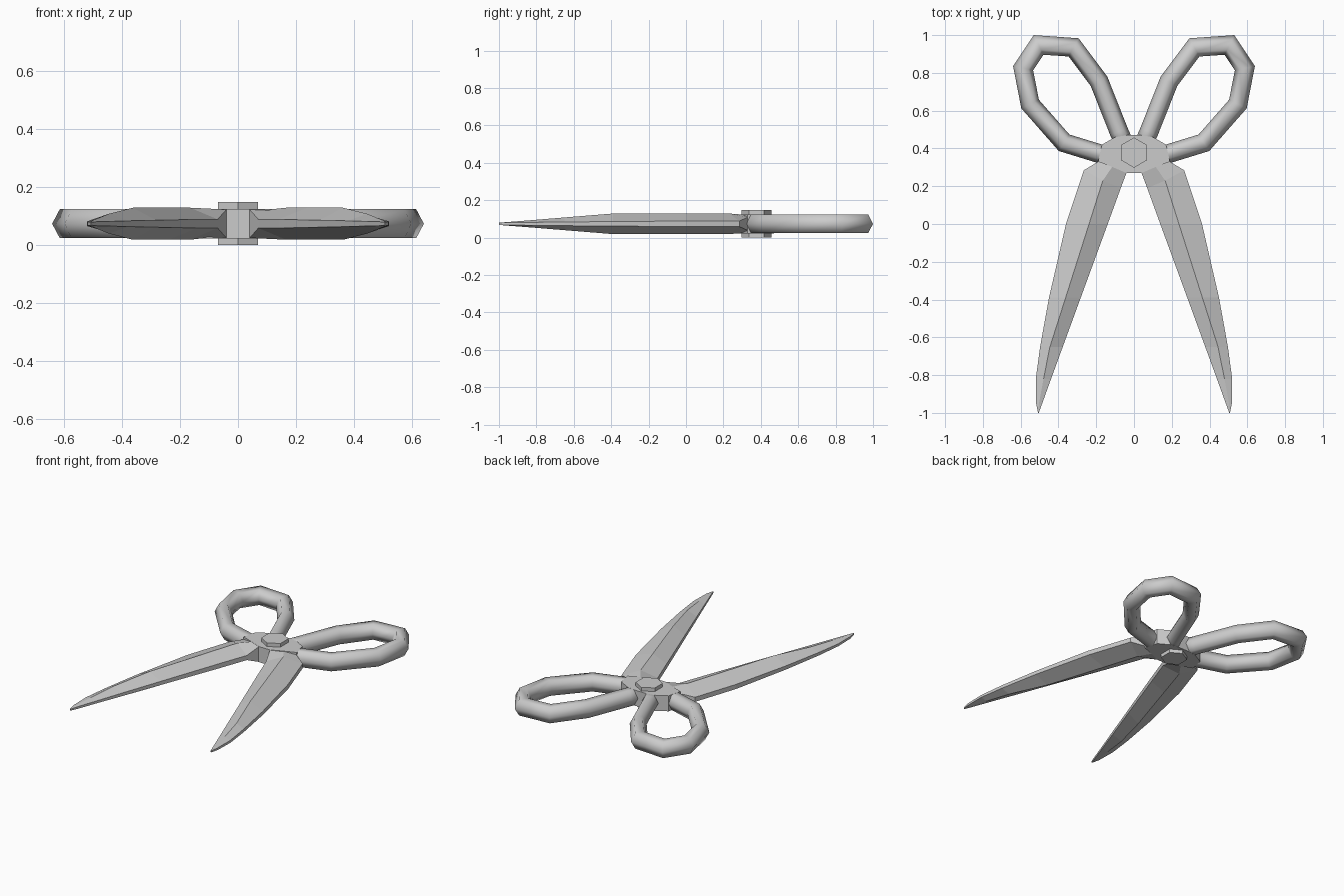
import bpy, math
from mathutils import Vector

cube = bpy.data.objects.get("Cube")
if cube:
    bpy.data.objects.remove(cube, do_unlink=True)

MID = 0.074  # height of the middle plane

steel = bpy.data.materials.new("light grey steel")
steel.use_nodes = True
steel.diffuse_color = (0.6, 0.6, 0.6, 1)
steel.node_tree.nodes["Principled BSDF"].inputs["Base Color"].default_value = (0.6, 0.6, 0.6, 1)


def make(name, verts, faces, smooth=False):
    mesh = bpy.data.meshes.new(name)
    mesh.from_pydata(verts, [], faces)
    obj = bpy.data.objects.new(name, mesh)
    bpy.context.collection.objects.link(obj)
    mesh.materials.append(steel)
    mesh.polygons.foreach_set("use_smooth", [smooth] * len(mesh.polygons))
    return obj


def loft(name, rings, side, smooth=False):
    """Skin closed rings with capped ends; side = -1 mirrors across x."""
    n = len(rings[0])
    verts = [(side * x, y, z) for ring in rings for x, y, z in ring]
    faces = [list(range(n))[::-1], list(range(len(verts) - n, len(verts)))]
    for r in range(len(rings) - 1):
        for i in range(n):
            j = (i + 1) % n
            faces.append([r * n + i, r * n + j, (r + 1) * n + j, (r + 1) * n + i])
    if side < 0:
        faces = [f[::-1] for f in faces]
    return make(name, verts, faces, smooth)


def prism(name, outline, z0, z1):
    return loft(name, [[(x, y, z) for x, y in outline] for z in (z0, z1)], 1)


# Blade stations: inner edge, ridge and outer edge as (x, y, half thickness)
BLADE = [
    ((0.04, 0.27, 0.049), (0.11, 0.31, 0.049), (0.19, 0.33, 0.035)),
    ((0.07, 0.19, 0.015), (0.165, 0.23, 0.055), (0.265, 0.285, 0.015)),
    ((0.139, 0.0, 0.015), (0.238, 0.0, 0.055), (0.36, 0.0, 0.015)),
    ((0.282, -0.39, 0.012), (0.362, -0.39, 0.055), (0.45, -0.39, 0.012)),
    ((0.377, -0.65, 0.01), (0.445, -0.65, 0.034), (0.497, -0.65, 0.01)),
    ((0.439, -0.82, 0.008), (0.479, -0.82, 0.02), (0.52, -0.82, 0.008)),
    ((0.486, -0.95, 0.007), (0.503, -0.95, 0.01), (0.518, -0.95, 0.007)),
    ((0.504, -1.0, 0.005), (0.506, -1.0, 0.006), (0.508, -1.0, 0.005)),
]


def blade_rings():
    rings = []
    for station in BLADE:
        top = [(x, y, MID + h) for x, y, h in station]
        bottom = [(x, y, MID - h) for x, y, h in reversed(station)]
        rings.append(top + bottom)
    return rings


# Finger loop centre line and its six-sided section (in-plane, vertical)
LOOP = [(0.04, 0.40), (0.08, 0.49), (0.185, 0.755), (0.32, 0.935), (0.505, 0.948),
        (0.587, 0.825), (0.55, 0.635), (0.37, 0.43), (0.175, 0.37), (0.09, 0.355)]
SECTION = [(0.05, 0), (0.025, 0.05), (-0.025, 0.05), (-0.05, 0), (-0.025, -0.05), (0.025, -0.05)]


def loop_rings():
    pts = [Vector(p) for p in LOOP]
    rings = []
    for i, p in enumerate(pts):
        before = (p - pts[max(i - 1, 0)]).normalized()
        after = (pts[min(i + 1, len(pts) - 1)] - p).normalized()
        tangent = (before + after).normalized()
        # Mitre the corner so the tube keeps its width
        stretch = 1 / max(tangent.dot(after if after.length else before), 0.5)
        normal = Vector((-tangent.y, tangent.x)) * stretch
        rings.append([(p.x + normal.x * u, p.y + normal.y * u, MID + v) for u, v in SECTION])
    return rings


for side, label in ((1, "left"), (-1, "right")):
    loft(label + "_blade", [r[::-1] for r in blade_rings()], side)
    loft(label + "_finger_loop", [r[::-1] for r in loop_rings()], side, True)

# Hub joining blades and finger loops
half = [(0.04, 0.27), (0.11, 0.30), (0.19, 0.33), (0.17, 0.42), (0.10, 0.46), (0.04, 0.47)]
prism("pivot_hub", half + [(-x, y) for x, y in reversed(half)], MID - 0.0505, MID + 0.0505)

# Hexagonal screw heads above and below the hub
hexagon = [(0.08 * math.sin(-a * math.pi / 3), 0.378 + 0.08 * math.cos(a * math.pi / 3)) for a in range(6)]
prism("top_screw_head", hexagon, 0.12, 0.148)
prism("bottom_screw_head", hexagon, 0.0, 0.028)

# Make all surfaces face outward
import bmesh
for obj in bpy.context.collection.objects:
    if obj.type == 'MESH' and steel.name in obj.data.materials:
        bm = bmesh.new()
        bm.from_mesh(obj.data)
        bmesh.ops.recalc_face_normals(bm, faces=bm.faces)
        bm.to_mesh(obj.data)
        bm.free()
